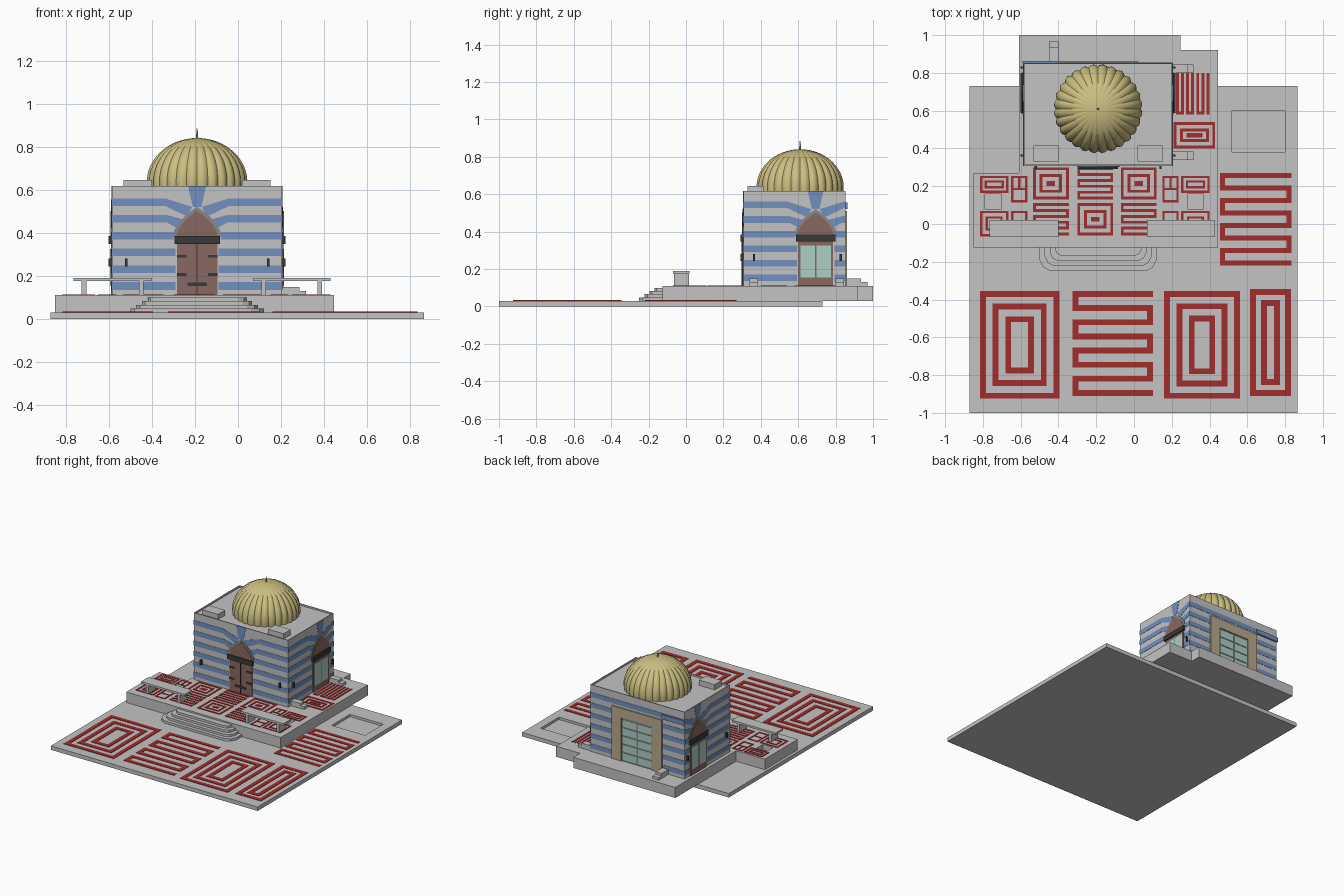
import bpy, bmesh, math
from mathutils import Matrix, Vector

old = bpy.data.objects.get("Cube")
if old:
    bpy.data.objects.remove(old, do_unlink=True)


def material(name, *rgb):
    mat = bpy.data.materials.new(name)
    mat.use_nodes = True
    mat.diffuse_color = (*rgb, 1)
    mat.node_tree.nodes["Principled BSDF"].inputs["Base Color"].default_value = (*rgb, 1)
    return mat


stone = material("pale stone", .55, .55, .55)
trim = material("grey trim", .25, .25, .25)
blue = material("blue stripe", .17, .28, .52)
red = material("red paving", .36, .025, .025)
gold = material("gold dome", .60, .52, .22)
wood = material("brown wood", .25, .14, .12)
iron = material("dark iron", .04, .04, .04)
glass = material("teal glass", .42, .62, .56)
tan = material("tan frame", .48, .40, .27)


def finish(name, bm, mat):
    bmesh.ops.recalc_face_normals(bm, faces=bm.faces)
    mesh = bpy.data.meshes.new(name)
    bm.to_mesh(mesh)
    bm.free()
    mesh.materials.append(mat)
    obj = bpy.data.objects.new(name, mesh)
    bpy.context.scene.collection.objects.link(obj)
    return obj


def prism(name, outlines, low, high, mat, frame=Matrix()):
    """Extrude flat outlines from low to high along the frame's third axis."""
    bm = bmesh.new()
    for outline in outlines:
        bottom = [bm.verts.new(frame @ Vector((u, v, low))) for u, v in outline]
        top = [bm.verts.new(frame @ Vector((u, v, high))) for u, v in outline]
        bm.faces.new(bottom)
        bm.faces.new(top)
        for i in range(len(top)):
            bm.faces.new((bottom[i - 1], bottom[i], top[i], top[i - 1]))
    return finish(name, bm, mat)


def rect(u0, u1, v0, v1):
    return [(u0, v0), (u1, v0), (u1, v1), (u0, v1)]


def box(name, x0, x1, y0, y1, z0, z1, mat=stone):
    return prism(name, [rect(x0, x1, y0, y1)], z0, z1, mat)


def cut(target, x0, x1, y0, y1, floor):
    cutter = box("pit_cutter", x0, x1, y0, y1, floor, 1)
    mod = target.modifiers.new("pit", "BOOLEAN")
    mod.operation, mod.object, mod.solver = "DIFFERENCE", cutter, "EXACT"
    bpy.context.view_layer.objects.active = target
    bpy.ops.object.modifier_apply(modifier=mod.name)
    bpy.data.objects.remove(cutter, do_unlink=True)


# Ground slab and terrace with sunken planters
GROUND, FLOOR = .03, .11
slab = box("ground_slab", -.87, .865, -1, .73, 0, GROUND)
cut(slab, .52, .80, .38, .60, .012)
terrace = prism("terrace", [[(-.85, -.125), (.445, -.125), (.445, .92), (.245, .92), (.245, 1),
                             (-.61, 1), (-.61, .27), (-.85, .27)]], GROUND, FLOOR, stone)
for x in (-.745, .325):
    cut(terrace, x - .043, x + .043, .08, .16, .07)

# Entrance steps with cut corners
for i in range(4):
    half, front, c = .31 - i * .027, -.25 + i * .027, .06 - i * .008
    mid = -.19
    prism("entrance_step", [[(mid - half, -.12), (mid - half, front + c), (mid - half + c / 3, front + c / 3),
                             (mid - half + c, front), (mid + half - c, front),
                             (mid + half - c / 3, front + c / 3), (mid + half, front + c),
                             (mid + half, -.12)]], GROUND, .048 + i * .017, stone)


# Red paving patterns
def ring(x0, x1, y0, y1, w):
    return [rect(x0, x1, y0, y0 + w), rect(x0, x1, y1 - w, y1),
            rect(x0, x0 + w, y0 + w, y1 - w), rect(x1 - w, x1, y0 + w, y1 - w)]


def rings(x0, x1, y0, y1, w, count, step):
    out = []
    for i in range(count):
        d = i * step
        out += ring(x0 + d, x1 - d, y0 + d, y1 - d, w)
    return out


def meander(x0, x1, y0, y1, w, bars):
    """Bars from the top down, joined alternately at the left and right."""
    pitch = (y1 - y0 - w) / (bars - 1)
    out = []
    for i in range(bars):
        top = y1 - i * pitch
        out.append(rect(x0, x1, top - w, top))
        if i < bars - 1:
            left = x0 if i % 2 == 0 else x1 - w
            out.append(rect(left, left + w, top - pitch, top - w))
    return out


W, T = .031, .015
ground_pattern = (rings(-.815, -.395, -.925, -.355, W, 3, .067)
                  + meander(-.325, .10, -.91, -.355, W, 8)
                  + rings(.16, .56, -.925, -.355, W, 3, .065)
                  + rings(.615, .83, -.91, -.345, W, 2, .058)
                  + meander(.455, .835, -.22, .27, .027, 8))
prism("ground_paving", ground_pattern, GROUND, GROUND + .003, red)

terrace_pattern = rings(.21, .43, .40, .54, T, 3, .034)
for col, x in enumerate((-.535, -.30, -.07)):
    for row, y in enumerate((.13, -.06)):
        if (col + row) % 2 == 0:
            terrace_pattern += rings(x, x + .19, y, y + .17, T, 3, .036)
        else:
            terrace_pattern += meander(x, x + .19, y, y + .17, T, 6)
for big, small in ((-.815, -.65), (.25, .15)):
    terrace_pattern += rings(big, big + .15, .165, .255, .012, 2, .024)
    terrace_pattern += rings(big, big + .15, -.065, .07, .012, 2, .03)
    for y in (-.07, .115):
        terrace_pattern += ring(small, small + .085, y, y + .14, .011)
        terrace_pattern += [rect(small + .011, small + .074, y + .065, y + .075)]
    terrace_pattern += [rect(small + .037, small + .048, .19, .244)]
for i in range(4):
    x = .222 + i * .054
    terrace_pattern.append(rect(x, x + T, .58, .80))
    if i < 3:
        terrace_pattern += [rect(x + .027, x + .027 + T, .58, .80), rect(x + T, x + .027, .58, .595)]
prism("terrace_paving", terrace_pattern, FLOOR, FLOOR + .003, red)

# Stone benches on panel legs
for x0, x1 in ((-.765, -.40), (.07, .43)):
    box("bench_top", x0, x1, -.07, .02, .175, .19)
    for x in (x0 + .05, x1 - .05):
        box("bench_leg", x - .011, x + .011, -.065, .015, FLOOR, .175)

# Low kerb blocks beside the building
for y in (.34, .80):
    box("side_kerb", .205, .285, y, y + .045, FLOOR, .148)
    box("side_kerb_end", .285, .315, y, y + .045, FLOOR, .13)
box("back_kerb", -.45, -.40, .855, .935, FLOOR, .148)
box("back_kerb_end", -.45, -.40, .935, .97, FLOOR, .13)

# Building body with a thin roof rim
X0, X1, Y0, Y1, TOP = -.585, .205, .308, .852, .617
building = box("building", X0, X1, Y0, Y1, FLOOR, TOP)
cut(building, X0 + .006, X1 - .006, Y0 + .006, Y1 - .006, TOP - .012)
for x in (-.465, .085):
    box("roof_block", x - .066, x + .066, .33, .415, TOP - .012, .645)


def wall_frame(x, y, u, n):
    """Wall coordinates: along the wall, up, outward."""
    return Matrix(((u[0], 0, n[0], x), (u[1], 0, n[1], y), (0, 1, 0, 0), (0, 0, 0, 1)))


MID, SIDE = -.19, .693
walls = {"front": (wall_frame(MID, Y0, (1, 0), (0, -1)), X0 - MID, X1 - MID),
         "right": (wall_frame(X1, SIDE, (0, 1), (1, 0)), Y0 - SIDE, Y1 - SIDE),
         "left": (wall_frame(X0, SIDE, (0, -1), (-1, 0)), SIDE - Y1, SIDE - Y0),
         "back": (wall_frame(MID, Y1, (-1, 0), (0, 1)), MID - X1, MID - X0)}
bands = [.135 + i * .078 for i in range(6)]
THICK = .035


def arch(half, spring, rise, n=10):
    side = [(half * (1 - (i / n) ** 1.9), spring + rise * i / n) for i in range(n + 1)]
    return side + [(-u, v) for u, v in reversed(side[:-1])]


# Blue stripes, bending down to the arches
for name, (frame, u0, u1) in walls.items():
    shapes = []
    for i, z in enumerate(bands):
        if name == "back":
            gap = .21 if i < 5 else 0
        else:
            gap = (.1, .1, .1, .11, .14, .15)[i]
        shapes += [rect(u0, -gap, z, z + THICK), rect(gap, u1, z, z + THICK)]
        if name != "back" and i > 3:
            inner, low = ((.08, .415), (.045, .475))[i - 4]
            for s in (-1, 1):
                shapes.append([(s * gap, z), (s * gap, z + THICK),
                               (s * (inner - .022), low + .045), (s * inner, low)])
    if name != "back":
        shapes.append([(-.02, .52), (.02, .52), (.042, TOP), (-.042, TOP)])
    prism(name + "_stripes", shapes, 0, .002, blue, frame)

# Arched doorways with lintels
for name in ("front", "right", "left"):
    frame = walls[name][0]
    prism(name + "_arch_trim", [arch(.112, .38, .14)], 0, .005, trim, frame)
    prism(name + "_arch_panel", [arch(.095, .38, .122)], 0, .008, wood, frame)
    prism(name + "_lintel", [rect(-.106, .106, .348, .384)], 0, .016, iron, frame)
    prism(name + "_door", [rect(-.094, .094, FLOOR, .348)], 0, .006, wood, frame)
    if name == "front":
        fittings = [rect(-.002, .002, FLOOR, .348), rect(-.045, .045, .152, .168)]
        for z in (.2, .285):
            fittings += [rect(-.094, -.05, z, z + .012), rect(.05, .094, z, z + .012)]
        prism("door_fittings", fittings, .006, .01, iron, frame)
    else:
        prism(name + "_door_glass", [rect(-.082, -.004, .155, .325), rect(.004, .082, .155, .325)],
              .006, .009, glass, frame)

# Wall lamps
lamps = [("front", -.33), ("front", .33), ("right", -.33), ("right", .135), ("left", .33), ("left", -.135)]
for name, u in lamps:
    prism("wall_lamp", [rect(u - .006, u + .006, .243, .28)], 0, .016, iron, walls[name][0])

# Back window with tan surround
back = walls["back"][0]
prism("window_surround", [rect(-.21, -.13, FLOOR, .51), rect(.13, .21, FLOOR, .51),
                          rect(-.13, .13, .44, .51)], 0, .01, tan, back)
prism("window_frame", [rect(-.13, .13, FLOOR, .44)], 0, .003, trim, back)
panes = []
for row in range(5):
    for u in (-.12, .006):
        z = .122 + row * .063
        panes.append(rect(u, u + .114, z, z + .052))
prism("window_panes", panes, .003, .006, glass, back)
prism("back_sign_band", [rect(.21, .40, .52, .555)], 0, .012, blue, back)

# Fluted dome
LOBES, PER, RINGS = 28, 6, 16
bm = bmesh.new()
rows = []
for j in range(RINGS):
    a = math.radians(-8 + 98 * j / RINGS)
    row = []
    for i in range(LOBES * PER):
        t = math.tau * i / (LOBES * PER)
        r = .235 * math.cos(a) * (.955 + .045 * abs(math.sin(LOBES * t / 2)))
        row.append(bm.verts.new((MID + r * math.cos(t), .61 + r * math.sin(t), .635 + .205 * math.sin(a))))
    rows.append(row)
for low, high in zip(rows, rows[1:]):
    for i in range(len(low)):
        bm.faces.new((low[i - 1], low[i], high[i], high[i - 1]))
pole = bm.verts.new((MID, .61, .84))
for i in range(len(row)):
    bm.faces.new((row[i - 1], row[i], pole))
dome = finish("dome", bm, gold)
bpy.ops.object.select_all(action="DESELECT")
dome.select_set(True)
bpy.context.view_layer.objects.active = dome
bpy.ops.object.shade_smooth_by_angle(angle=math.radians(25))

# Finial
bpy.ops.mesh.primitive_cone_add(vertices=8, radius1=.006, radius2=.002, depth=.05, location=(MID, .61, .86))
finial = bpy.context.object
finial.name = "dome_finial"
finial.data.materials.append(gold)
